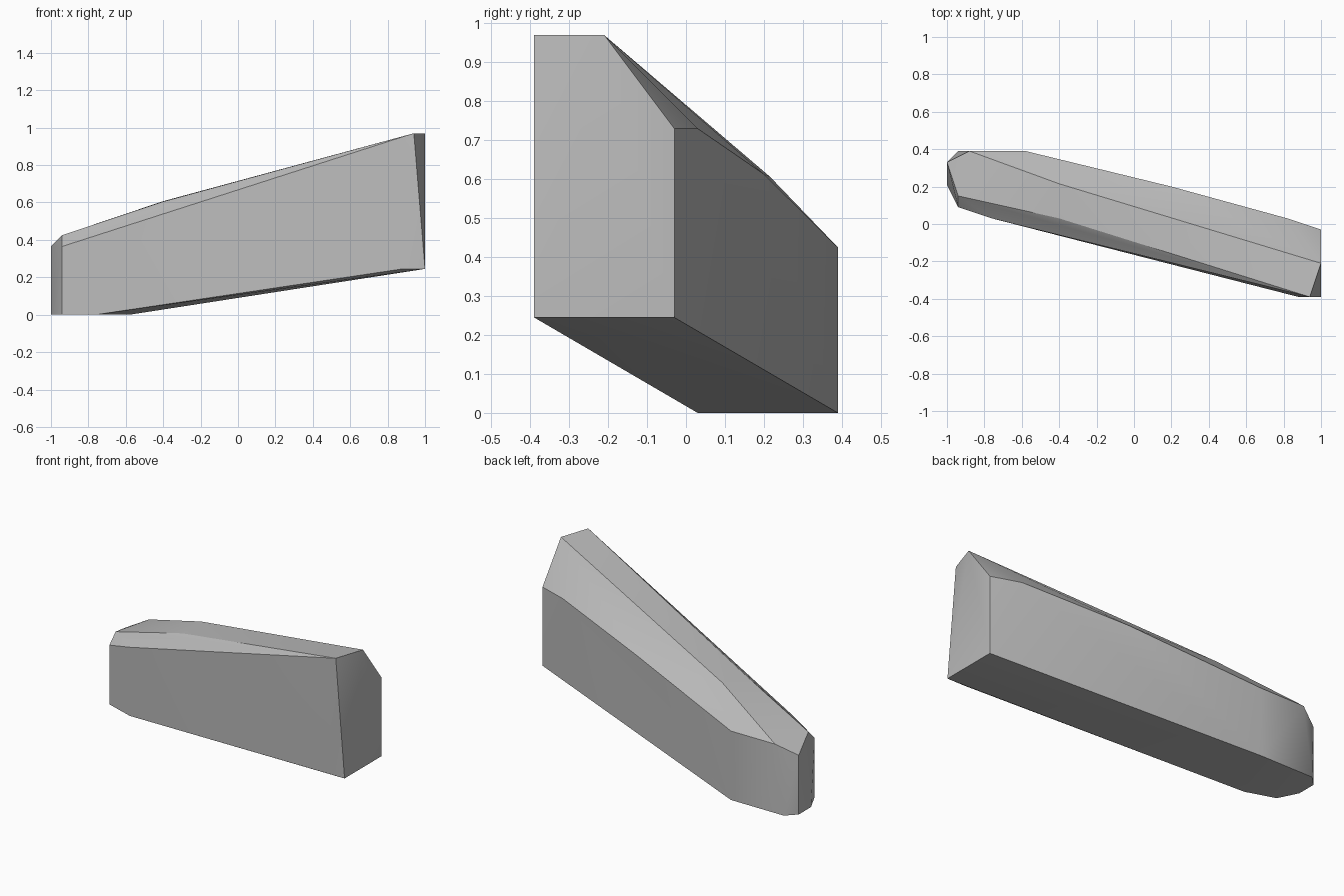
import bpy, bmesh, math

cube = bpy.data.objects.get("Cube")
if cube:
    bpy.data.objects.remove(cube, do_unlink=True)

# Plain stone grey
stone = bpy.data.materials.new("stone_grey")
stone.use_nodes = True
grey = (0.5, 0.5, 0.5, 1)
stone.diffuse_color = grey
stone.node_tree.nodes["Principled BSDF"].inputs["Base Color"].default_value = grey

# Corner groups of the chiselled block
tall_end = [(1, -.39, .245), (.88, -.39, .245), (1, -.03, .245),
            (1, -.03, .73), (1, -.21, .97), (.94, -.39, .97)]
top_ridges = [(-.4, .215, .607), (-.4, .03, .605), (-.88, .39, .425)]
back_edge = [(.82, .03, .73), (.2, .2, .613), (-.58, .39, .425), (-.58, .39, 0)]
low_end = [(-1, .33, .365), (-1, .33, 0), (-1, .21, 0), (-.94, .39, 0),
           (-.94, .15, .425), (-.94, .09, .365), (-.94, .09, 0)]
front_edge = [(-.76, .03, 0), (-.76, .03, .423)]

# Stretch a faceted skin around the corners
bm = bmesh.new()
for corner in tall_end + top_ridges + back_edge + low_end + front_edge:
    bm.verts.new(corner)
hull = bmesh.ops.convex_hull(bm, input=bm.verts[:])
loose = [v for v in bm.verts if not v.link_faces]
bmesh.ops.delete(bm, geom=loose, context='VERTS')
bmesh.ops.dissolve_limit(bm, angle_limit=math.radians(1),
                         verts=bm.verts[:], edges=bm.edges[:])
bmesh.ops.recalc_face_normals(bm, faces=bm.faces[:])

mesh = bpy.data.meshes.new("stone_block")
bm.to_mesh(mesh)
bm.free()
mesh.materials.append(stone)
block = bpy.data.objects.new("stone_block", mesh)
bpy.context.collection.objects.link(block)

# Soft shading on shallow facets, crisp main edges
bpy.ops.object.select_all(action='DESELECT')
block.select_set(True)
bpy.context.view_layer.objects.active = block
bpy.ops.object.shade_smooth_by_angle(angle=math.radians(30))
